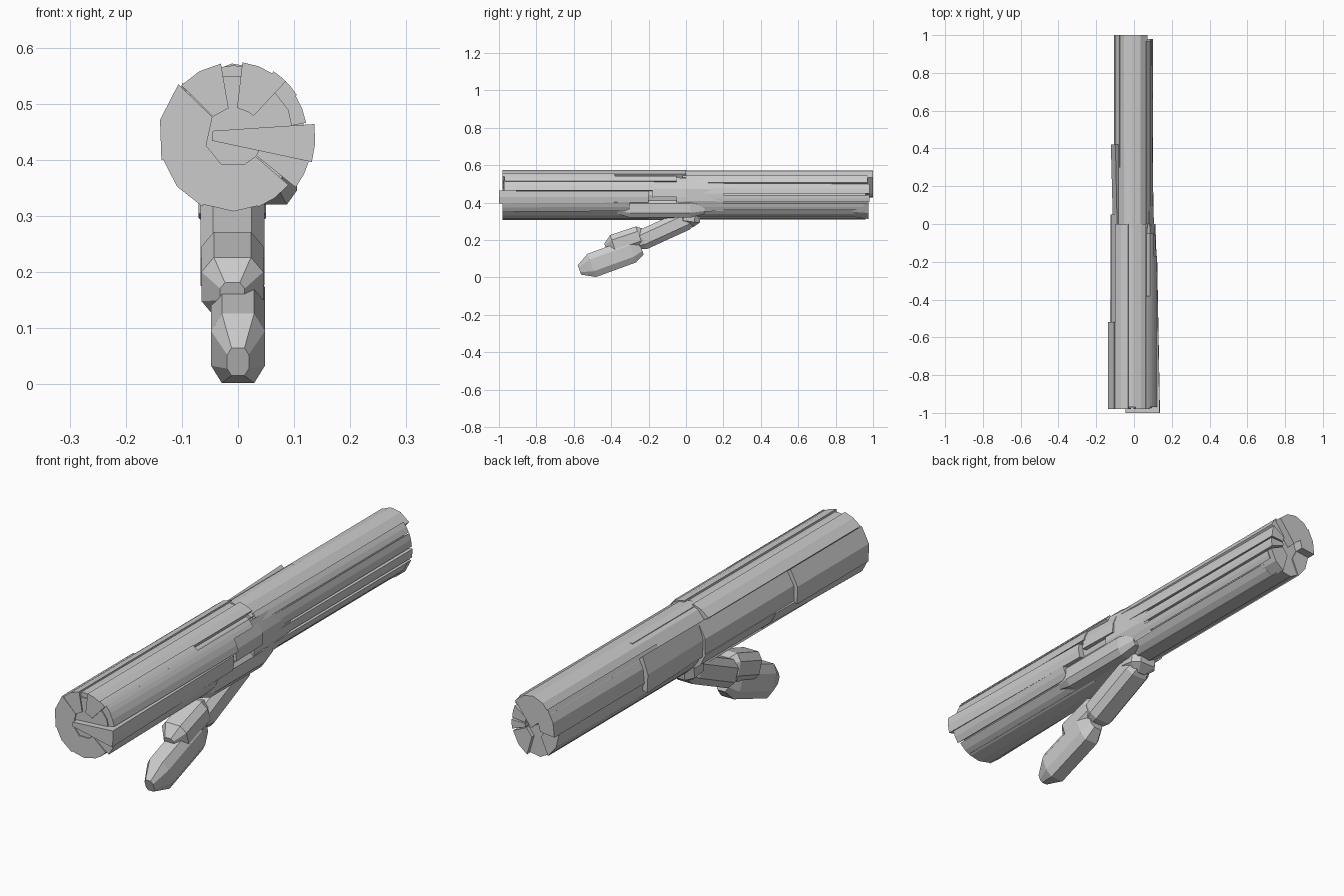
import bpy, bmesh
from math import sin, cos, radians
from mathutils import Vector

cube = bpy.data.objects.get("Cube")
if cube:
    bpy.data.objects.remove(cube)

bark = bpy.data.materials.new("grey_bark")
bark.use_nodes = True
grey = (0.6, 0.6, 0.6, 1)
bark.diffuse_color = grey
bark.node_tree.nodes["Principled BSDF"].inputs["Base Color"].default_value = grey

TRUNK_Z = 0.44
TRUNK_HALF_HEIGHT = 0.132


def hull(name, points):
    """Faceted convex chunk of wood around the points."""
    bm = bmesh.new()
    for point in points:
        bm.verts.new(point)
    result = bmesh.ops.convex_hull(bm, input=bm.verts)
    loose = {item for item in result["geom_interior"] + result["geom_unused"]
             if isinstance(item, bmesh.types.BMVert)}
    bmesh.ops.delete(bm, geom=list(loose), context='VERTS')
    bmesh.ops.dissolve_limit(bm, angle_limit=0.01, verts=bm.verts, edges=bm.edges)
    bmesh.ops.recalc_face_normals(bm, faces=bm.faces)
    mesh = bpy.data.meshes.new(name)
    bm.to_mesh(mesh)
    bm.free()
    mesh.materials.append(bark)
    bpy.context.collection.objects.link(bpy.data.objects.new(name, mesh))


def strip(name, start, end, angle, width, bulge=1, taper=1, inner=0.4):
    """Lengthwise wedge of the trunk: angle is its middle, counted from the left side upwards."""
    in_front = start < -0.1
    centre, half_width = (-0.008, 0.128) if in_front else (-0.002, 0.103)
    steps = max(2, round(width / 25))
    points = []
    for y, size in ((start, bulge), (end, bulge * taper)):
        for step in range(steps + 1):
            turn = radians(angle + width * (step / steps - 0.5))
            for radius in (size, inner):
                points.append((centre + half_width * radius * cos(turn), y,
                               TRUNK_Z + TRUNK_HALF_HEIGHT * radius * sin(turn)))
    hull(name, points)


def limb(name, start, end, half_width, half_depth, x=0):
    """Chamfered block along a line between two (y, z) points, with narrowed ends."""
    start, end = Vector((x, *start)), Vector((x, *end))
    along = (end - start).normalized()
    side = Vector((half_width, 0, 0))
    up = Vector((0, along.z, -along.y)) * half_depth
    points = []
    for place, size in ((0, 0.6), (0.15, 1), (0.8, 1), (1, 0.4)):
        middle = start.lerp(end, place)
        for a in (-size, size):
            for b in (-size, size):
                points.append(middle + side * a * 0.6 + up * b)
                points.append(middle + side * a + up * b * 0.5)
    hull(name, points)


# Heartwood inside the bark
strip("heartwood_front", -0.975, 0, angle=0, width=360, bulge=0.85)
strip("heartwood_back", 0, 0.96, angle=0, width=360, bulge=0.85)

# Front half: top ridges
strip("top_right_ridge_front", -0.98, 0, angle=118, width=36, bulge=1.01)
strip("top_middle_ridge_front", -0.97, 0.4, angle=90, width=28, bulge=0.97)
strip("top_left_ridge_front", -0.98, 0, angle=70, width=26, bulge=1.02)

# Front half: right flank and underside
strip("right_flank_front", -0.98, -0.52, angle=167, width=60, bulge=1.05)
strip("right_flank_middle", -0.53, 0.05, angle=165, width=60, bulge=0.92)
strip("right_lower_front", -0.98, -0.4, angle=220, width=50, bulge=1.03, taper=0.93)
strip("right_lower_middle", -0.4, 0.05, angle=220, width=50, bulge=0.94)
strip("bottom_bar_front", -0.98, 0, angle=270, width=50)

# Front half: left flank, split into separate bars
strip("left_bottom_bar_front", -0.98, -0.2, angle=305, width=30)
strip("left_lower_bar_front", -0.98, -0.3, angle=333, width=22, bulge=1.1, taper=0.95)
strip("left_tongue", -1, -0.2, angle=356, width=26, bulge=1.14, taper=0.9, inner=-0.3)
strip("left_middle_bar_front", -0.97, -0.17, angle=22, width=22, bulge=1.03)
strip("left_shoulder_bar", -0.97, -0.05, angle=40, width=14, bulge=1.05)
strip("left_upper_bar_front", -0.98, -0.38, angle=52, width=12, bulge=1.05)
strip("left_knot", -0.18, 0, angle=15, width=40, taper=0.95)
strip("left_waist", -0.05, 0.2, angle=0, width=80, bulge=1.1, taper=0.9)

# Back half: top, right flank and underside
strip("top_ridge_back", -0.02, 1, angle=95, width=100, inner=0)
strip("right_lump", 0, 0.42, angle=170, width=56, bulge=1.08, taper=1.1)
strip("right_flank_back", 0.3, 1, angle=160, width=50, bulge=1.02)
strip("right_lower_back", 0, 0.965, angle=212, width=56)
strip("bottom_bar_back", 0, 0.96, angle=262, width=60, bulge=0.99)

# Back half: left flank bars
strip("left_bottom_bar_back", 0, 0.9, angle=307, width=30, bulge=0.96)
strip("left_low_bar_back", 0, 0.95, angle=332, width=16, bulge=1.02)
strip("left_lower_bar_back", 0, 0.98, angle=352, width=16)
strip("left_middle_bar_back", 0, 0.98, angle=16, width=24, bulge=1.02, taper=0.95)
strip("left_upper_bar_back", 0, 0.97, angle=40, width=20, bulge=1.04)
strip("back_end_knot", 0.88, 0.975, angle=315, width=50, bulge=0.95, taper=1.08)

# Branch, growing forwards and down from the underside
limb("branch_swelling", (0.1, 0.37), (-0.4, 0.37), 0.045, 0.05, x=0.06)
limb("branch_collar", (0.03, 0.42), (0.01, 0.27), 0.06, 0.06, x=-0.01)
limb("branch_base", (0.05, 0.33), (-0.3, 0.17), 0.057, 0.055, x=-0.01)
limb("branch_middle", (-0.22, 0.23), (-0.43, 0.16), 0.055, 0.055, x=-0.01)
limb("branch_tip", (-0.24, 0.16), (-0.57, 0.04), 0.048, 0.066)
